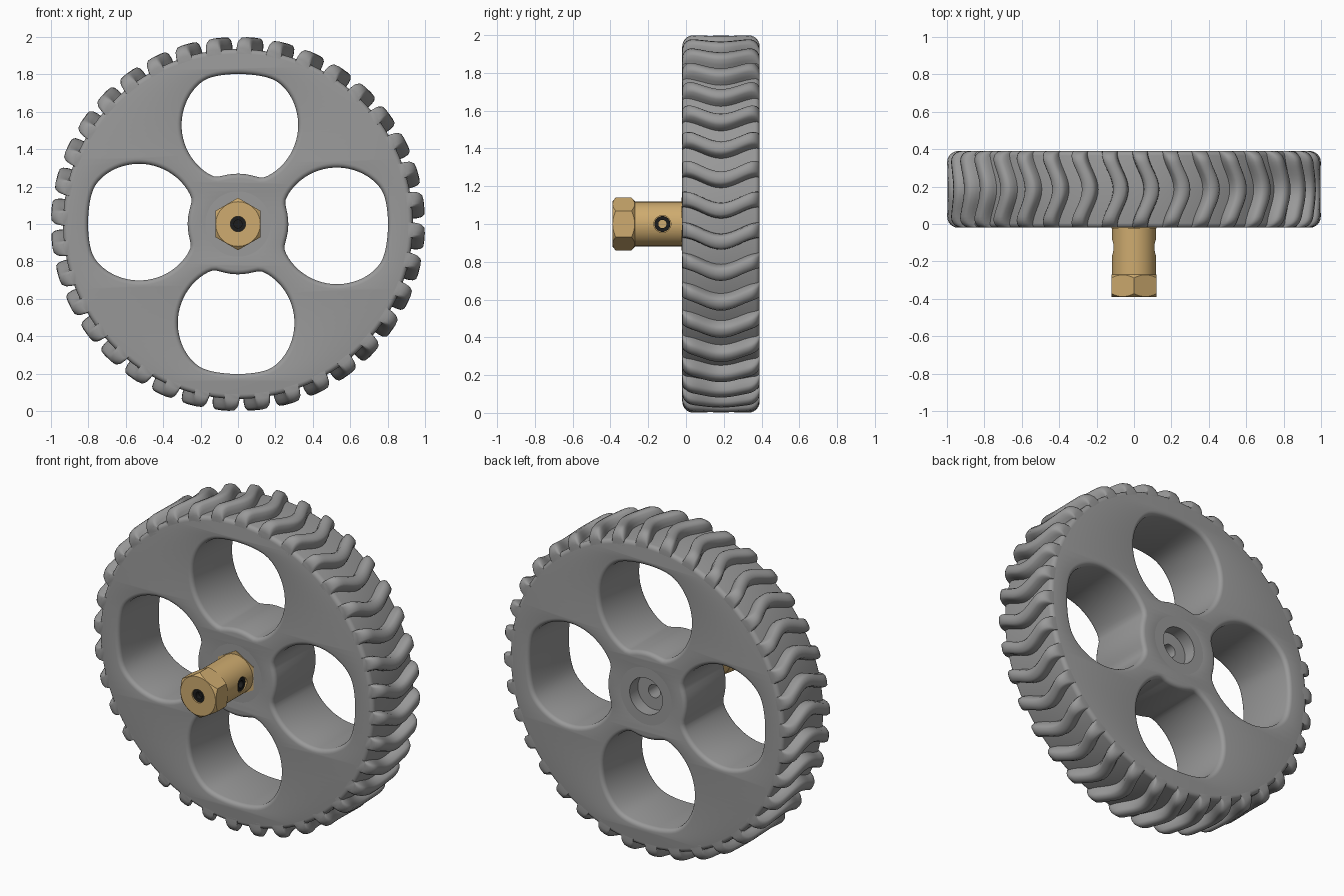
import bpy, bmesh
from math import sin, cos, pi, sqrt, atan2, hypot, radians

if "Cube" in bpy.data.objects:
    bpy.data.objects.remove(bpy.data.objects["Cube"])

AXLE = 1.0                 # height of the axle
MID, HALF = 0.185, 0.205   # wheel centre and half width along y
LUGS = 36


def material(name, rgb):
    m = bpy.data.materials.new(name)
    m.use_nodes = True
    m.diffuse_color = (*rgb, 1)
    m.node_tree.nodes["Principled BSDF"].inputs["Base Color"].default_value = (*rgb, 1)
    return m


GREY = material("grey rubber", (0.32, 0.32, 0.32))
BRASS = material("brass", (0.62, 0.41, 0.16))
BLACK = material("black steel", (0.012, 0.012, 0.012))


def smooth(ob, angle=35):
    bpy.ops.object.select_all(action='DESELECT')
    ob.select_set(True)
    bpy.context.view_layer.objects.active = ob
    bpy.ops.object.shade_smooth_by_angle(angle=radians(angle))


def add_object(name, bm, mat):
    bmesh.ops.recalc_face_normals(bm, faces=bm.faces)
    me = bpy.data.meshes.new(name)
    bm.to_mesh(me)
    bm.free()
    me.materials.append(mat)
    ob = bpy.data.objects.new(name, me)
    bpy.context.collection.objects.link(ob)
    ob.location.z = AXLE
    return ob


def lathe(name, profile, mat, sides=48):
    """Closed turned part around the y axis from (radius, y) points."""
    bm = bmesh.new()
    rings = [[bm.verts.new((r * sin(2 * pi * i / sides), y, r * cos(2 * pi * i / sides)))
              for i in range(sides)] for r, y in profile]
    for a, b in zip(rings, rings[1:]):
        for i in range(sides):
            j = (i + 1) % sides
            bm.faces.new((a[i], a[j], b[j], b[i]))
    bm.faces.new(rings[0])
    bm.faces.new(rings[-1])
    return add_object(name, bm, mat)


def bake(ob):
    """Replace an object's data by its evaluated mesh."""
    deps = bpy.context.evaluated_depsgraph_get()
    me = bpy.data.meshes.new_from_object(ob.evaluated_get(deps))
    ob.modifiers.clear()
    ob.data = me


def boolean(ob, tool, operation):
    mod = ob.modifiers.new("cut", 'BOOLEAN')
    mod.operation, mod.object, mod.solver = operation, tool, 'EXACT'
    bake(ob)
    bpy.data.objects.remove(tool)


# Wheel disc: outline with holes, extruded and rounded
def window(turn):
    """Circle squeezed softly between the hub and the rim."""
    pts = []
    for i in range(72):
        a = 2 * pi * i / 72
        u, v = 0.312 * sin(a), 0.53 + 0.312 * cos(a)
        r, ang = hypot(u, v), atan2(u, v) + turn
        r = (r + 0.267 + sqrt((r - 0.267) ** 2 + 0.0005)) / 2
        r = (r + 0.805 - sqrt((r - 0.805) ** 2 + 0.0005)) / 2
        pts.append((r * sin(ang), r * cos(ang)))
    return pts


def circle(r, n):
    return [(r * sin(2 * pi * i / n), r * cos(2 * pi * i / n)) for i in range(n)]


ROUND = 0.025
outline = bpy.data.curves.new("wheel_disc", 'CURVE')
outline.dimensions, outline.fill_mode = '2D', 'BOTH'
outline.extrude = HALF - ROUND
outline.bevel_depth, outline.bevel_resolution, outline.offset = ROUND, 3, -ROUND
loops = [circle(0.935, 144), circle(0.15, 48)]
loops += [window(k * pi / 2 + 0.019) for k in range(4)]
for pts in loops:
    sp = outline.splines.new('POLY')
    sp.points.add(len(pts) - 1)
    for p, (x, y) in zip(sp.points, pts):
        p.co = (x, y, 0, 1)
    sp.use_cyclic_u = True
shape = bpy.data.objects.new("wheel_outline", outline)
bpy.context.collection.objects.link(shape)
bpy.context.view_layer.update()
me = bpy.data.meshes.new_from_object(
    shape.evaluated_get(bpy.context.evaluated_depsgraph_get()))
bpy.data.objects.remove(shape)
bm = bmesh.new()
bm.from_mesh(me)
bmesh.ops.remove_doubles(bm, verts=bm.verts, dist=0.0001)
for v in bm.verts:
    x, y, z = v.co
    v.co = (x, MID - z, y)
smooth(add_object("wheel_disc", bm, GREY))

# Wheel centre with a counterbore at the back
FRONT, BACK = MID - HALF, MID + HALF
smooth(lathe("wheel_centre", [(0.177, FRONT), (0.177, BACK), (0.112, BACK),
                              (0.112, BACK - 0.08), (0.04, BACK - 0.08),
                              (0.04, BACK - 0.25)], GREY))

# Tread lugs: wavy bars across the rim
section = [(-0.5, 0), (-0.48, 0.55), (-0.42, 0.82), (-0.28, 0.97), (0, 1),
           (0.28, 0.97), (0.42, 0.82), (0.48, 0.55), (0.5, 0)]
STEPS, SHOULDER, ROOT, WIDTH, SWEEP = 24, 0.06, 0.9, 0.09, 0.065
bm = bmesh.new()
for k in range(LUGS):
    start = 2 * pi * k / LUGS - 0.14
    rows = []
    for i in range(STEPS + 1):
        t = -cos(pi * i / STEPS)
        inset = max(0, SHOULDER - HALF * (1 - abs(t)))
        top = 1.0 - SHOULDER + sqrt(max(0, SHOULDER ** 2 - inset ** 2))
        shift = SWEEP * (1 + cos(pi * t)) / 2
        row = []
        for s, h in section:
            a = start + shift + WIDTH * s
            r = ROOT + (top - ROOT) * h
            row.append(bm.verts.new((r * sin(a), MID + HALF * t, r * cos(a))))
        rows.append(row)
    for a, b in zip(rows, rows[1:]):
        for j in range(len(section)):
            n = (j + 1) % len(section)
            bm.faces.new((a[j], a[n], b[n], b[j]))
    bm.faces.new(rows[0])
    bm.faces.new(rows[-1])
smooth(add_object("tread_lugs", bm, GREY), 50)

# Brass hub: round shaft, chamfered hexagon head, hexagon seat in the wheel
shaft = lathe("hub_shaft", [(0.118, -0.28), (0.118, 0.0)], BRASS, 64)
head = lathe("hub_hex_head", [(0.14, -0.39), (0.14, -0.27)], BRASS, 6)
chamfer = lathe("chamfer_tool", [(0.118, -0.391), (0.142, -0.37),
                                 (0.142, -0.29), (0.118, -0.269)], BRASS, 64)
boolean(head, chamfer, 'INTERSECT')
lathe("hub_hex_seat", [(0.14, FRONT - 0.004), (0.14, 0.0)], BRASS, 6)


# Set screws: one in the head, one on each side of the shaft
def socket_screw(name):
    return lathe(name, [(0.042, 0.05), (0.042, 0), (0.022, 0), (0.022, 0.03)], BLACK, 24)


boolean(head, lathe("bore_tool", [(0.041, -0.45), (0.041, -0.33)], BRASS, 32), 'DIFFERENCE')
socket_screw("front_screw").location.y = -0.38
for side, name in ((1, "left"), (-1, "right")):
    tool = lathe("bore_tool", [(0.045, -0.1), (0.045, 0.035)], BRASS, 32)
    screw = socket_screw(name + "_screw")
    for ob, reach in ((tool, 0.118), (screw, 0.108)):
        ob.rotation_euler.z = side * pi / 2
        ob.location = (side * reach, -0.125, AXLE)
    boolean(shaft, tool, 'DIFFERENCE')
smooth(shaft)
smooth(head, 10)
